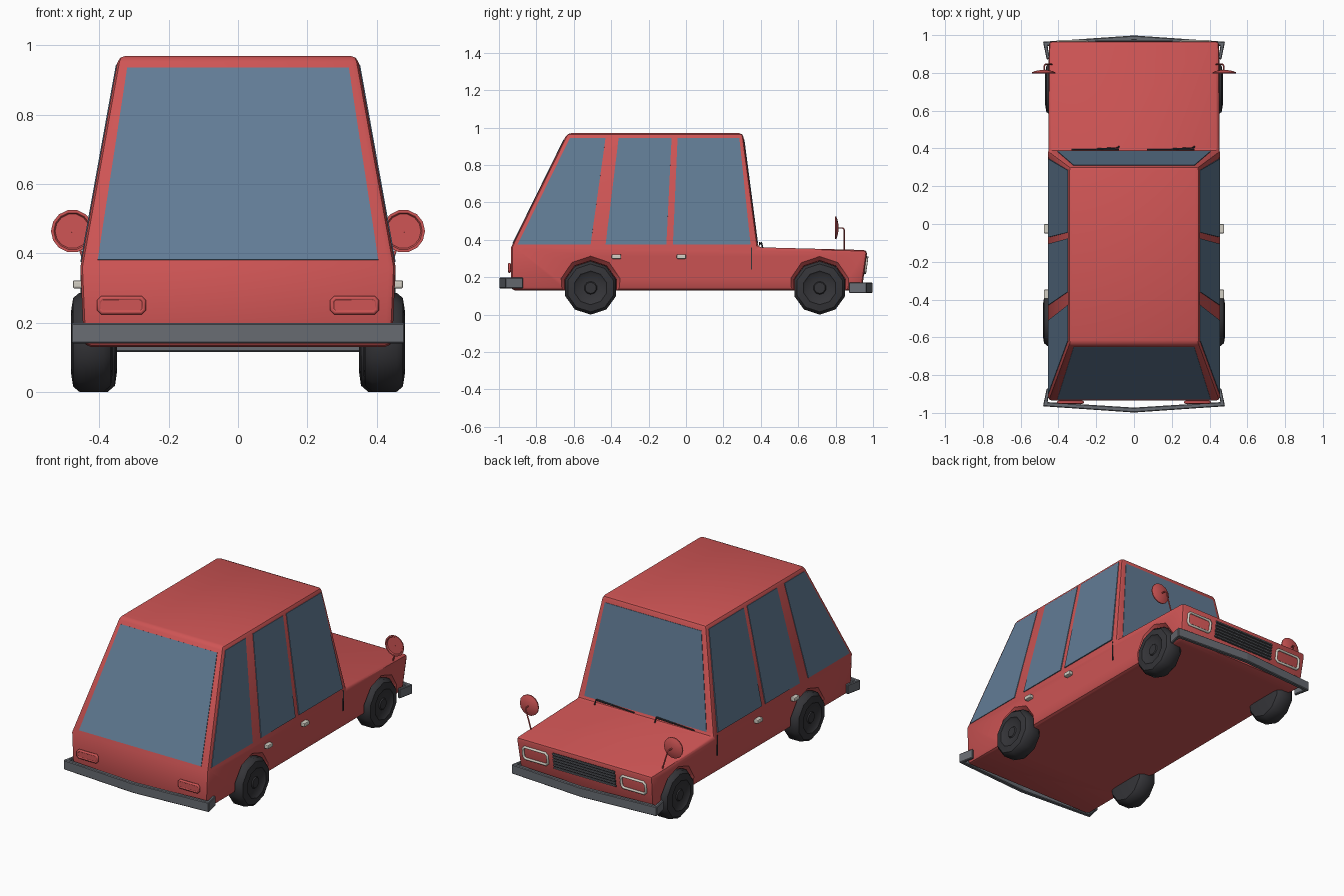
import bpy, bmesh, math
from mathutils import Vector, Matrix

if "Cube" in bpy.data.objects:
    bpy.data.objects.remove(bpy.data.objects["Cube"])


def mat(name, rgb):
    m = bpy.data.materials.new(name)
    m.diffuse_color = (*rgb, 1)
    m.use_nodes = True
    m.node_tree.nodes["Principled BSDF"].inputs["Base Color"].default_value = m.diffuse_color
    return m


RED = mat("red paint", (0.62, 0.09, 0.09))
GLASS = mat("window glass", (0.12, 0.20, 0.30))
BLACK = mat("rubber", (0.035, 0.035, 0.04))
STEEL = mat("bumper steel", (0.14, 0.15, 0.17))
PALE = mat("pale trim", (0.65, 0.62, 0.55))


def make(name, verts, faces, material=None, bevel=0, seg=2, smooth=None):
    me = bpy.data.meshes.new(name)
    bm = bmesh.new()
    vs = [bm.verts.new(v) for v in verts]
    for f in faces:
        bm.faces.new([vs[i] for i in f])
    bmesh.ops.recalc_face_normals(bm, faces=bm.faces)
    bm.to_mesh(me)
    bm.free()
    ob = bpy.data.objects.new(name, me)
    bpy.context.collection.objects.link(ob)
    if material:
        me.materials.append(material)
    if bevel:
        b = ob.modifiers.new("bevel", 'BEVEL')
        b.width, b.segments, b.limit_method = bevel, seg, 'ANGLE'
        b.angle_limit = math.radians(28)
    if smooth:
        finish(ob, smooth)
    return ob


def finish(ob, angle):
    bpy.ops.object.select_all(action='DESELECT')
    ob.select_set(True)
    bpy.context.view_layer.objects.active = ob
    for m in list(ob.modifiers):
        bpy.ops.object.modifier_apply(modifier=m.name)
    bpy.ops.object.shade_smooth_by_angle(angle=math.radians(angle))


def loft(name, rings, material, **kw):
    n = len(rings[0])
    verts = [p for r in rings for p in r]
    faces = [[k * n + i, k * n + (i + 1) % n, (k + 1) * n + (i + 1) % n, (k + 1) * n + i]
             for k in range(len(rings) - 1) for i in range(n)]
    faces += [list(range(n)), list(range((len(rings) - 1) * n, len(rings) * n))]
    return make(name, verts, faces, material, **kw)


def box(name, c, s, material, **kw):
    r = [[(c[0] + a * s[0] / 2, c[1] + b * s[1] / 2, c[2] + d * s[2] / 2)
          for a, b in ((-1, -1), (1, -1), (1, 1), (-1, 1))] for d in (-1, 1)]
    return loft(name, r, material, **kw)


def tube(name, pts, r, material, cyclic=False):
    cu = bpy.data.curves.new(name, 'CURVE')
    cu.dimensions, cu.bevel_depth, cu.bevel_resolution = '3D', r, 1
    cu.use_fill_caps = True
    sp = cu.splines.new('POLY')
    sp.points.add(len(pts) - 1)
    for p, q in zip(sp.points, pts):
        p.co = (*q, 1)
    sp.use_cyclic_u = cyclic
    cu.materials.append(material)
    ob = bpy.data.objects.new(name, cu)
    bpy.context.collection.objects.link(ob)
    return ob


def disc(axis_x, r, y, z, n=10):
    return [(axis_x, y + r * math.sin(2 * math.pi * i / n), z - r * math.cos(2 * math.pi * i / n))
            for i in range(n)]


# Body shell: side outline as (y, z, half width)
prof = [(-.935, .13, .445), (-.935, .36, .455), (-.635, .97, .345), (.305, .97, .345),
        (.385, .36, .455), (.97, .345, .452), (.94, .13, .44)]
n = len(prof)
verts = [(s * w, y, z) for s in (-1, 1) for y, z, w in prof]
faces = [[i, (i + 1) % n, n + (i + 1) % n, n + i] for i in range(n)]
for o in (0, n):
    faces += [[o + 1, o + 2, o + 3, o + 4], [o, o + 1, o + 4, o + 5, o + 6]]
body = make("body", verts, faces, RED, bevel=.02)

# Wheels and flared wheel arches
WY = ((-.51, 0, "rear"), (.715, -.012, "front"))
tyre = [(.362, .09), (.367, .125), (.388, .143), (.458, .143), (.476, .128), (.482, .09),
        (.474, .08), (.47, .035), (.476, .03)]
for y, dx, nm in WY:
    for s in (-1, 1):
        loft(nm + "_wheel", [disc(s * (x + dx), r, y, .143) for x, r in tyre], BLACK, smooth=40)
        cut = loft("arch_cutter", [disc(s * .40, .144, y, .143), disc(s * .425, .146, y, .143),
                                   disc(s * .47, .185, y, .143)], RED)
        cut.hide_render = True
        cut.hide_set(True)
        b = body.modifiers.new("arch", 'BOOLEAN')
        b.operation, b.object, b.solver = 'DIFFERENCE', cut, 'EXACT'
finish(body, 35)


# Windows, lying on the sloped cabin faces
def side_x(z):
    return .455 - (z - .36) * .11 / .61


def pane(name, pts, d):
    d = Vector(d).normalized()
    loft(name, [[Vector(p) - d * .01 for p in pts], [Vector(p) + d * .003 for p in pts]], GLASS)


panes = {"rear_side_window": (-.90, -.51, -.43, -.62), "middle_side_window": (-.43, -.105, -.077, -.36),
         "front_side_window": (-.07, .345, .285, -.045)}
for nm, (a, b, c, d) in panes.items():
    for s in (-1, 1):
        pane(nm, [(s * side_x(z), y, z) for y, z in ((a, .375), (b, .375), (c, .945), (d, .945))],
             (s * .61, 0, .11))


def cross_pane(name, y0, y1, d):
    pts = [(x, y0 + (y1 - y0) * (z - .36) / .61, z)
           for x, z in ((-.405, .38), (.405, .38), (.32, .935), (-.32, .935))]
    pane(name, pts, d)


cross_pane("tailgate_window", -.935, -.635, (0, -.61, .30))
cross_pane("windshield", .385, .305, (0, .61, .08))


# Bumpers: shallow V with wrapped ends
def bumper(name, f, z0, z1):
    path = [(-.462, .87), (-.482, .965), (0, .998), (.482, .965), (.462, .87)]
    inner = [(.445, .875), (.458, .943), (0, .972), (-.458, .943), (-.445, .875)]
    ring = [(x, f * y) for x, y in path + inner]
    vs = [(x, y, z) for z in (z0, z1) for x, y in ring]
    fs = [[i, (i + 1) % 10, 10 + (i + 1) % 10, 10 + i] for i in range(10)]
    for o in (0, 10):
        fs += [[o + i, o + i + 1, o + 8 - i, o + 9 - i] for i in range(4)]
    make(name, vs, fs, STEEL, bevel=.004, seg=1)


bumper("rear_bumper", -1, .14, .198)
bumper("front_bumper", 1, .115, .172)


def nose_y(z):
    return .94 + (z - .13) * .03 / .215


# Lamps: rounded frames around a flat lens
def lamp_ring(cx, cz, w, h, c, fy):
    q = [(w, h - c), (w - c, h), (c - w, h), (-w, h - c), (-w, c - h), (c - w, -h), (w - c, -h), (w, c - h)]
    return [(cx + a, fy(cz + b), cz + b) for a, b in q]


for s in (-1, 1):
    tube("tail_lamp_frame", lamp_ring(s * .336, .25, .064, .02, .008, lambda z: -.944), .008, RED, True)
    box("tail_lamp", (s * .336, -.94, .25), (.125, .018, .036), RED)
    tube("headlamp_frame", lamp_ring(s * .325, .262, .08, .036, .012, lambda z: nose_y(z) + .003),
         .008, PALE, True)

# Grille with slats
gz = [.215, .315]
loft("grille", [[(x, nose_y(z) + d, z) for x, z in ((-.205, gz[0]), (.205, gz[0]), (.205, gz[1]), (-.205, gz[1]))]
                for d in (-.01, .002)], BLACK)
for i in range(6):
    z = .222 + i * .0172
    box("grille_slat", (0, nose_y(z) + .004, z), (.41, .012, .008), STEEL)

for s in (-1, 1):
    # Fender mirrors: domed disc on a bent stalk
    tube("mirror_stalk", [(s * .432, .845, .335), (s * .47, .845, .455), (s * .474, .838, .463),
                          (s * .478, .80, .464)], .004, RED)
    rings = [[(s * .478 + r * math.cos(a), y, .464 + r * math.sin(a))
              for a in (2 * math.pi * i / 14 for i in range(14))]
             for y, r in ((.803, .05), (.797, .054), (.797, .062), (.803, .062), (.81, .045), (.815, .018))]
    loft("mirror", rings, RED, smooth=40)
    # Door handles and door seam
    for y in (-.372, -.025):
        box("door_handle", (s * .462, y, .31), (.03, .05, .024), PALE, bevel=.006)
    box("door_seam", (s * .4515, .35, .30), (.006, .005, .12), BLACK)

# Wipers
for x in (-.2, .2):
    tube("wiper_blade", [(x - .13, .393, .372), (x + .12, .393, .385)], .004, BLACK)
    tube("wiper_arm", [(x + .12, .41, .358), (x + .115, .403, .385), (x, .397, .38)], .004, BLACK)
